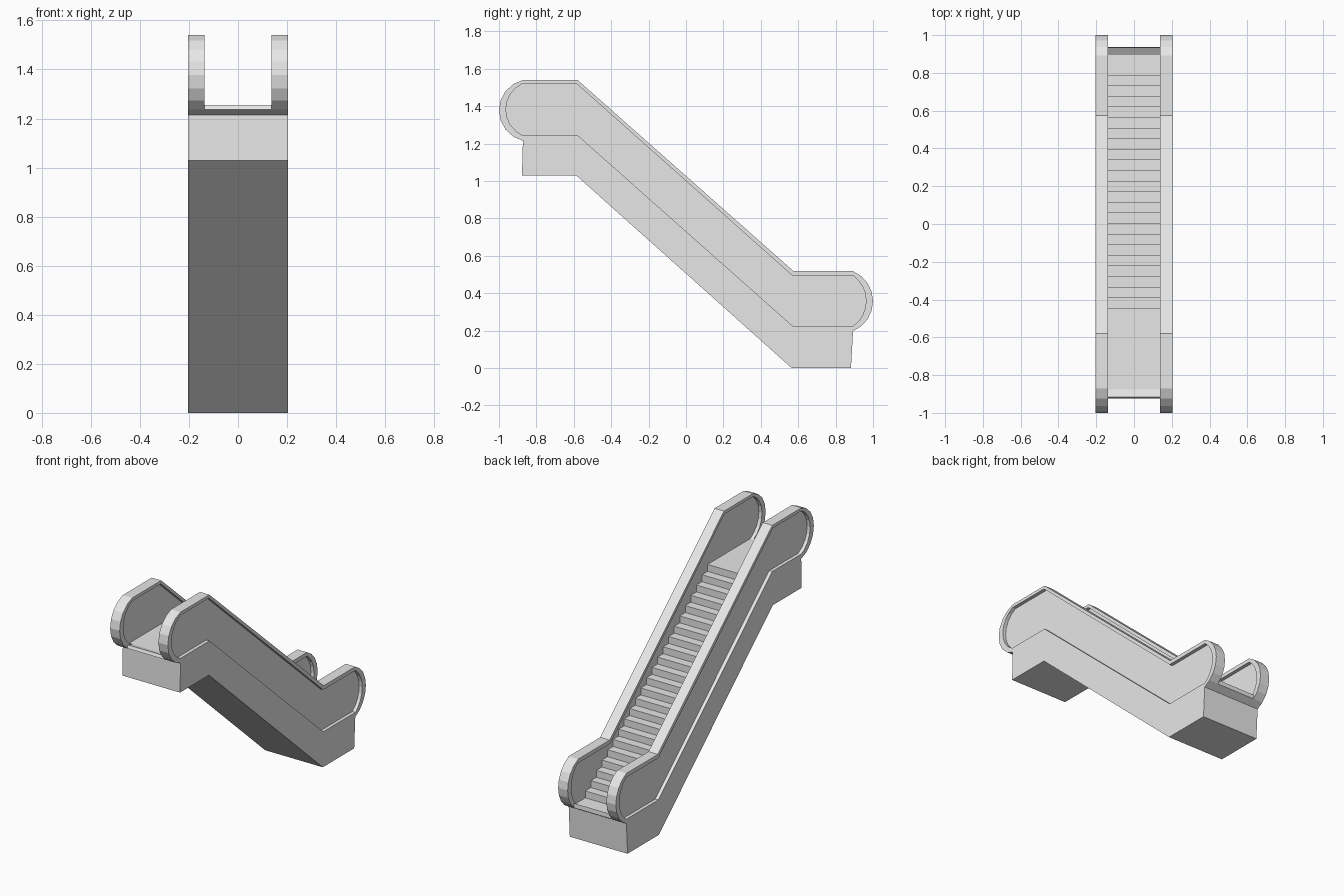
import bpy, bmesh, math

cube = bpy.data.objects.get("Cube")
if cube:
    bpy.data.objects.remove(cube, do_unlink=True)

grey = bpy.data.materials.new("light_grey")
grey.use_nodes = True
grey.diffuse_color = (0.8, 0.8, 0.8, 1)
grey.node_tree.nodes["Principled BSDF"].inputs["Base Color"].default_value = (0.8, 0.8, 0.8, 1)

HALF = 0.204       # half of the full width
INNER = 0.137      # inner side of the handrails
RECESS = 0.022     # how far the panels sit back
SEGMENTS = 8


def prism(name, faces, x0, x1, mirror=False):
    """Extrude side profiles (y, z) from x0 to x1."""
    bm = bmesh.new()
    for outline in faces:
        bm.faces.new([bm.verts.new((x0, y, z)) for y, z in outline])
    bmesh.ops.remove_doubles(bm, verts=bm.verts[:], dist=1e-5)
    out = bmesh.ops.extrude_face_region(bm, geom=bm.faces[:], use_keep_orig=True)
    for v in out["geom"]:
        if isinstance(v, bmesh.types.BMVert):
            v.co.x = x1
    bmesh.ops.recalc_face_normals(bm, faces=bm.faces[:])
    mesh = bpy.data.meshes.new(name)
    bm.to_mesh(mesh)
    bm.free()
    mesh.materials.append(grey)
    obj = bpy.data.objects.new(name, mesh)
    bpy.context.collection.objects.link(obj)
    if mirror:
        obj.modifiers.new("Mirror", 'MIRROR')
    return obj


def arc(y, z_from, z_to, y_tip):
    """Circular arc between two heights at y, bulging out to y_tip."""
    half, bulge = abs(z_to - z_from) / 2, abs(y_tip - y)
    r = (half ** 2 + bulge ** 2) / (2 * bulge)
    side = math.copysign(1, y_tip - y)
    up = math.copysign(1, z_to - z_from)
    span = math.asin(half / r)
    pts = []
    for i in range(SEGMENTS + 1):
        a = span * (2 * i / SEGMENTS - 1)
        pts.append((y_tip - side * r * (1 - math.cos(a)),
                    (z_from + z_to) / 2 + up * r * math.sin(a)))
    return pts


# Side outlines of the handrail, from the upper newel round to the lower one
outer = (arc(-0.872, 1.215, 1.54, -1.0) + [(-0.58, 1.54), (0.575, 0.518)]
         + arc(0.893, 0.518, 0.197, 1.0))
inner = (arc(-0.875, 1.245, 1.52, -0.963) + [(-0.585, 1.52), (0.57, 0.493)]
         + arc(0.895, 0.493, 0.225, 0.963))

# Handrails: bands between the two outlines
bands = [(outer[i], outer[i + 1], inner[i + 1], inner[i]) for i in range(len(outer) - 1)]
prism("handrails", bands, INNER, HALF, mirror=True)

# Recessed side panels
panel = inner + [(0.57, 0.225), (-0.58, 1.245)]
prism("side_panels", [panel], INNER + RECESS, HALF - RECESS, mirror=True)

# Truss body below the panels
body = [(-0.877, 1.028), (-0.585, 1.028), (0.565, 0.0), (0.882, 0.0),
        outer[-1], inner[-1], (0.57, 0.225), (-0.58, 1.245), inner[0], outer[0]]
prism("truss_body", [body], -HALF, HALF)

# Upturned lips at the ends of both landings
prism("upper_lip", [[outer[0], outer[1], (-0.915, 1.256), inner[0]]], -INNER - 0.01, INNER + 0.01)
prism("lower_lip", [[outer[-1], outer[-2], (0.935, 0.252), inner[-1]]], -INNER - 0.01, INNER + 0.01)

# Moving steps between the landings
risers = 23
bottom, top = 0.225, 1.245
y_first, y_last = 0.79, -0.445
run = (y_first - y_last) / (risers - 1)
rise = (top - bottom) / risers
stairs = []
for i in range(risers):
    y = y_first - i * run
    stairs += [(y, bottom + i * rise), (y, bottom + (i + 1) * rise)]
stairs += [(-0.58, top), (-0.58, top - 0.05), (0.55, bottom - 0.03), (y_first, bottom - 0.03)]
prism("steps", [stairs], -INNER - RECESS - 0.005, INNER + RECESS + 0.005)
